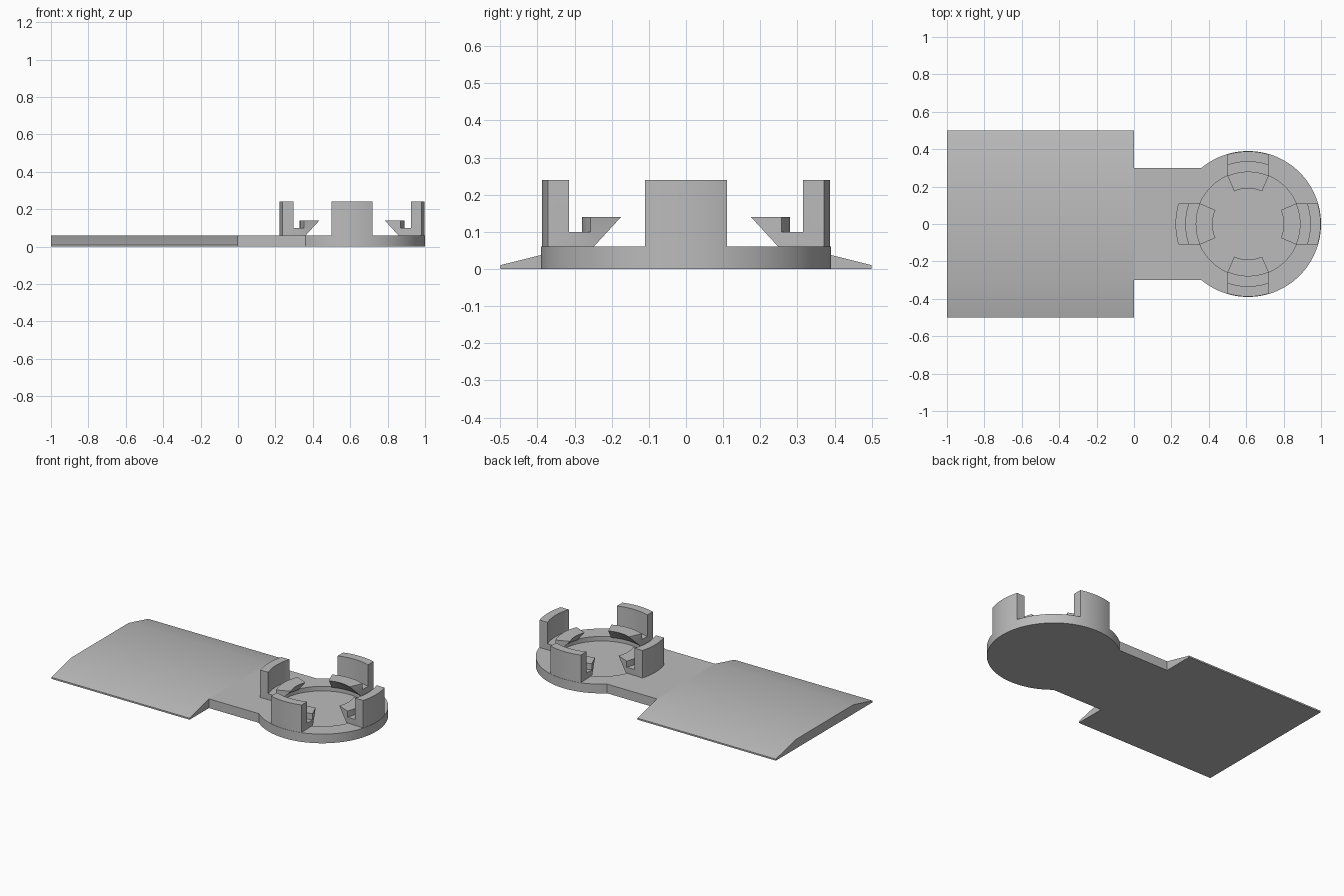
import bpy, bmesh, math

if "Cube" in bpy.data.objects:
    bpy.data.objects.remove(bpy.data.objects["Cube"])

CX, R, H = 0.61, 0.39, 0.06          # disc centre, disc radius, plate thickness

grey = bpy.data.materials.new("plain grey")
grey.diffuse_color = (0.5, 0.5, 0.5, 1)
grey.use_nodes = True
grey.node_tree.nodes["Principled BSDF"].inputs["Base Color"].default_value = grey.diffuse_color


def make(name, verts, faces):
    mesh = bpy.data.meshes.new(name)
    mesh.from_pydata(verts, [], faces)
    bm = bmesh.new()
    bm.from_mesh(mesh)
    bmesh.ops.recalc_face_normals(bm, faces=bm.faces)
    bm.to_mesh(mesh)
    bm.free()
    mesh.materials.append(grey)
    obj = bpy.data.objects.new(name, mesh)
    bpy.context.collection.objects.link(obj)
    return obj


def loft(name, sections, caps):
    """Skin a row of matching closed sections and close both ends."""
    n = len(sections[0])
    verts = [p for s in sections for p in s]
    faces = [(i * n + j, i * n + (j + 1) % n, (i + 1) * n + (j + 1) % n, (i + 1) * n + j)
             for i in range(len(sections) - 1) for j in range(n)]
    last = (len(sections) - 1) * n
    for cap in caps:
        faces += [tuple(cap), tuple(last + k for k in reversed(cap))]
    return make(name, verts, faces)


def smooth(obj):
    bpy.ops.object.select_all(action='DESELECT')
    obj.select_set(True)
    bpy.context.view_layer.objects.active = obj
    bpy.ops.object.shade_smooth_by_angle(angle=math.radians(30))


# Wide paddle with bevelled long edges
profile = [(-0.5, 0), (0.5, 0), (0.5, 0.01), (0.3, H), (-0.3, H), (-0.5, 0.01)]
paddle = loft("paddle", [[(x, y, z) for y, z in profile] for x in (-1, 0)], [range(6)])
smooth(paddle)

# Neck and round base as one outline
start = math.pi - math.asin(0.3 / R)
outline = [(0, 0.3), (0, -0.3)]
for i in range(81):
    a = -start + 2 * start * i / 80
    outline.append((CX + R * math.cos(a), R * math.sin(a)))
base = loft("neck_and_round_base", [[(x, y, z) for x, y in outline] for z in (0, H)],
            [range(len(outline))])

# Shallow round pocket in the base
circle = [(CX + 0.28 * math.cos(math.tau * i / 96), 0.28 * math.sin(math.tau * i / 96))
          for i in range(96)]
cutter = loft("pocket_cutter", [[(x, y, z) for x, y in circle] for z in (0.03, 0.1)],
              [range(96)])
cutter.hide_render = True
cut = base.modifiers.new("pocket", 'BOOLEAN')
cut.operation, cut.object, cut.solver = 'DIFFERENCE', cutter, 'EXACT'
bpy.context.view_layer.objects.active = base
bpy.ops.object.modifier_apply(modifier=cut.name)
bpy.data.objects.remove(cutter)
smooth(base)

# Four clips: outer wall, low shelf and inward hook with a slanted underside
clip = [(0.388, H), (0.388, 0.24), (0.333, 0.24), (0.333, 0.1),
        (0.28, 0.1), (0.28, 0.14), (0.19, 0.14), (0.27, H)]
HALF = 0.11
for k, side in enumerate(("right", "back", "left", "front")):
    turn = k * math.pi / 2
    sections = []
    for i in range(13):
        t = i / 6 - 1
        row = []
        for r, z in clip:
            a = math.asin(t * min(HALF, r * HALF / 0.28) / r) + turn
            row.append((CX + r * math.cos(a), r * math.sin(a), z))
        sections.append(row)
    smooth(loft("clip_" + side, sections, [(0, 1, 2, 3), (0, 3, 4, 7), (4, 5, 6, 7)]))
